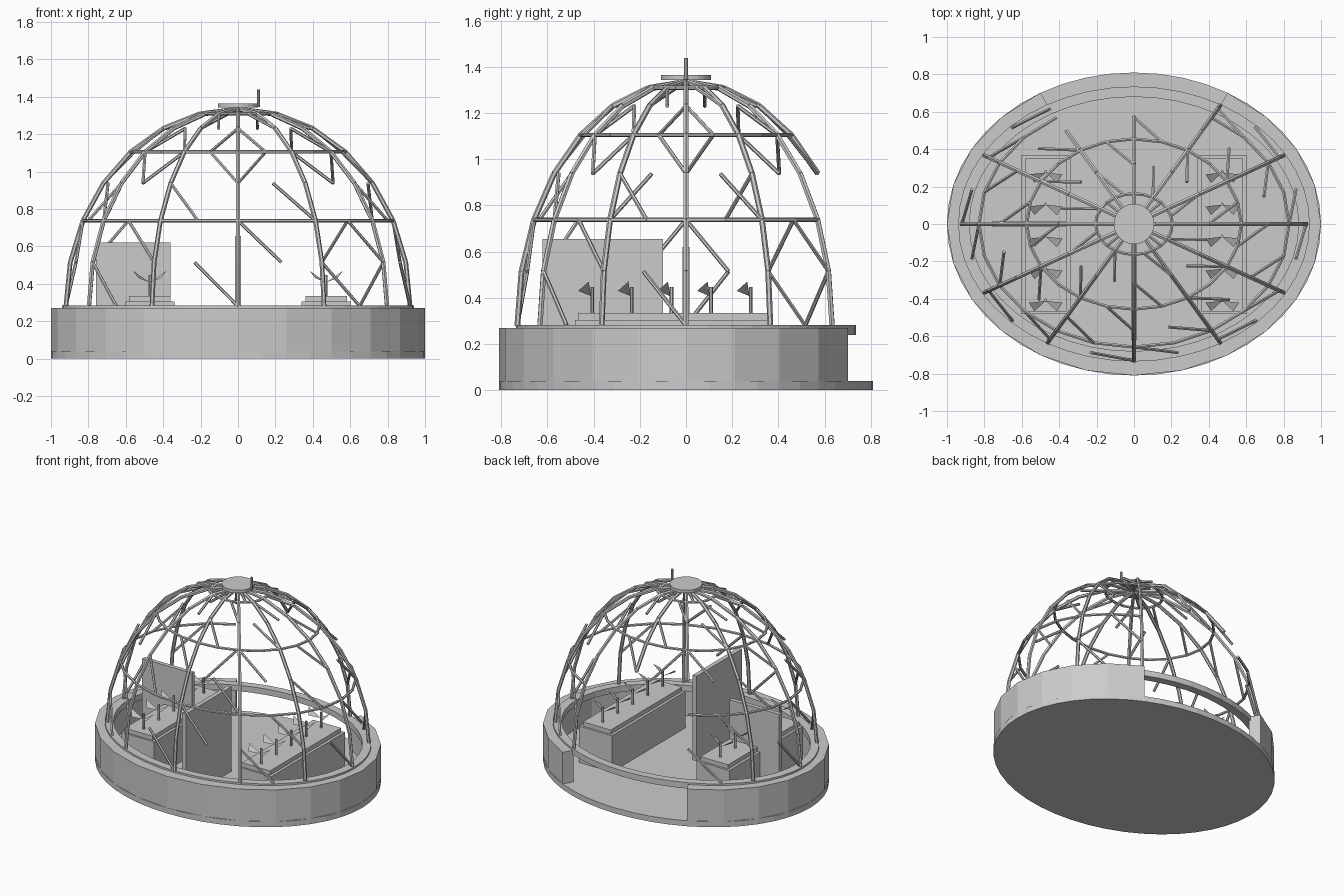
import bpy, bmesh, math
from mathutils import Vector

if "Cube" in bpy.data.objects:
    bpy.data.objects.remove(bpy.data.objects["Cube"])

grey = bpy.data.materials.new("light grey")
grey.diffuse_color = (0.6, 0.6, 0.6, 1)
grey.use_nodes = True
grey.node_tree.nodes["Principled BSDF"].inputs["Base Color"].default_value = grey.diffuse_color


def finish(name, bm):
    bmesh.ops.recalc_face_normals(bm, faces=bm.faces)
    me = bpy.data.meshes.new(name)
    bm.to_mesh(me)
    bm.free()
    me.materials.append(grey)
    ob = bpy.data.objects.new(name, me)
    bpy.context.collection.objects.link(ob)
    return ob


def box(name, x0, x1, y0, y1, z0, z1):
    bm = bmesh.new()
    for v in bmesh.ops.create_cube(bm, size=1)["verts"]:
        v.co = ((x0 + x1) / 2 + v.co.x * (x1 - x0),
                (y0 + y1) / 2 + v.co.y * (y1 - y0),
                (z0 + z1) / 2 + v.co.z * (z1 - z0))
    return finish(name, bm)


def disc(name, rx, ry, z0, z1, n):
    bm = bmesh.new()
    pts = [(rx * math.cos(2 * math.pi * i / n), ry * math.sin(2 * math.pi * i / n)) for i in range(n)]
    lo = [bm.verts.new((x, y, z0)) for x, y in pts]
    hi = [bm.verts.new((x, y, z1)) for x, y in pts]
    bm.faces.new(lo)
    bm.faces.new(hi)
    for i in range(n):
        j = (i + 1) % n
        bm.faces.new((lo[i], lo[j], hi[j], hi[i]))
    return finish(name, bm)


def arc_wall(name, outer, inner, z0, z1, a0, a1, n):
    """Elliptical ring, or part of one, with a rectangular section."""
    bm = bmesh.new()
    closed = a1 - a0 >= 360
    rows = []
    for i in range(n if closed else n + 1):
        a = math.radians(a0 + (a1 - a0) * i / n)
        c, s = math.cos(a), math.sin(a)
        rows.append([bm.verts.new((r[0] * c, r[1] * s, z))
                     for r, z in ((outer, z0), (outer, z1), (inner, z1), (inner, z0))])
    for i in range(n):
        p, q = rows[i], rows[(i + 1) % len(rows)]
        for k in range(4):
            m = (k + 1) % 4
            bm.faces.new((p[k], q[k], q[m], p[m]))
    if not closed:
        bm.faces.new(rows[0])
        bm.faces.new(rows[-1])
    return finish(name, bm)


def rod(bm, a, b, r, sides=6):
    a, b = Vector(a), Vector(b)
    d = b - a
    m = d.to_track_quat('Z', 'Y').to_matrix().to_4x4()
    m.translation = (a + b) / 2
    bmesh.ops.create_cone(bm, cap_ends=True, segments=sides, radius1=r, radius2=r,
                          depth=d.length, matrix=m)


# Base: floor, wall with a doorway at the back, sill
disc("floor", 1.0, 0.81, 0, 0.04, 48)
arc_wall("base_wall", (1.0, 0.81), (0.92, 0.73), 0.002, 0.27, 120, 420, 20)
arc_wall("sill_ring", (0.94, 0.735), (0.88, 0.68), 0.24, 0.283, 0, 360, 48)

# Dome frame on a grid of 24 directions and 7 levels
LEVELS, DIRS = 7, 24


def node(j, k):
    a, e = 2 * math.pi * j / DIRS, math.pi / 2 * k / LEVELS
    return (0.92 * math.cos(e) * math.cos(a), 0.73 * math.cos(e) * math.sin(a),
            0.28 + 1.055 * math.sin(e))


bm = bmesh.new()
for j in range(0, DIRS, 2):
    for k in range(3 if j in (6, 8) else 0, LEVELS):
        rod(bm, node(j, k), node(j, k + 1), 0.0125)
finish("dome_ribs", bm)

bm = bmesh.new()
for k in (2, 4, 6):
    for j in range(DIRS):
        if not (k == 2 and 4 <= j < 8):
            rod(bm, node(j, k), node(j + 1, k), 0.0095)
finish("dome_rings", bm)

bm = bmesh.new()
for k in range(LEVELS):
    for j in range(DIRS):
        doorway = k < 3 and 4 <= j < 8
        if (j + 2 * k) % 3 == 2 and not doorway:
            rod(bm, node(j, k + 1), node(j + 1, k), 0.009)
finish("diagonal_braces", bm)

# Roof cap and its small post
disc("roof_cap", 0.108, 0.108, 1.342, 1.364, 24)
bm = bmesh.new()
rod(bm, (0.11, 0, 1.345), (0.11, 0, 1.438), 0.008, 8)
finish("roof_post", bm)

# Planter benches with seedlings
for side, s in (("left", -1), ("right", 1)):
    cx = 0.472 * s
    box(side + "_bench", cx - 0.132, cx + 0.132, -0.48, 0.365, 0.04, 0.304)
    box(side + "_soil", cx - 0.112, cx + 0.112, -0.467, 0.35, 0.304, 0.335)
    stems, leaves = bmesh.new(), bmesh.new()
    for i in range(5):
        y = -0.406 + 0.1715 * i
        rod(stems, (cx, y, 0.33), (cx, y, 0.447), 0.008)
        for w in (-1, 1):
            leaves.faces.new([leaves.verts.new(p) for p in (
                (cx, y - 0.005, 0.407), (cx + 0.06 * w, y - 0.06, 0.43),
                (cx + 0.09 * w, y - 0.015, 0.47))])
    finish(side + "_stems", stems)
    finish(side + "_leaves", leaves)

# Interior partition panels
box("front_partition", -0.016, 0.016, -0.62, -0.1, 0.04, 0.655)
box("left_partition", -0.76, -0.36, -0.015, 0.015, 0.04, 0.62)
